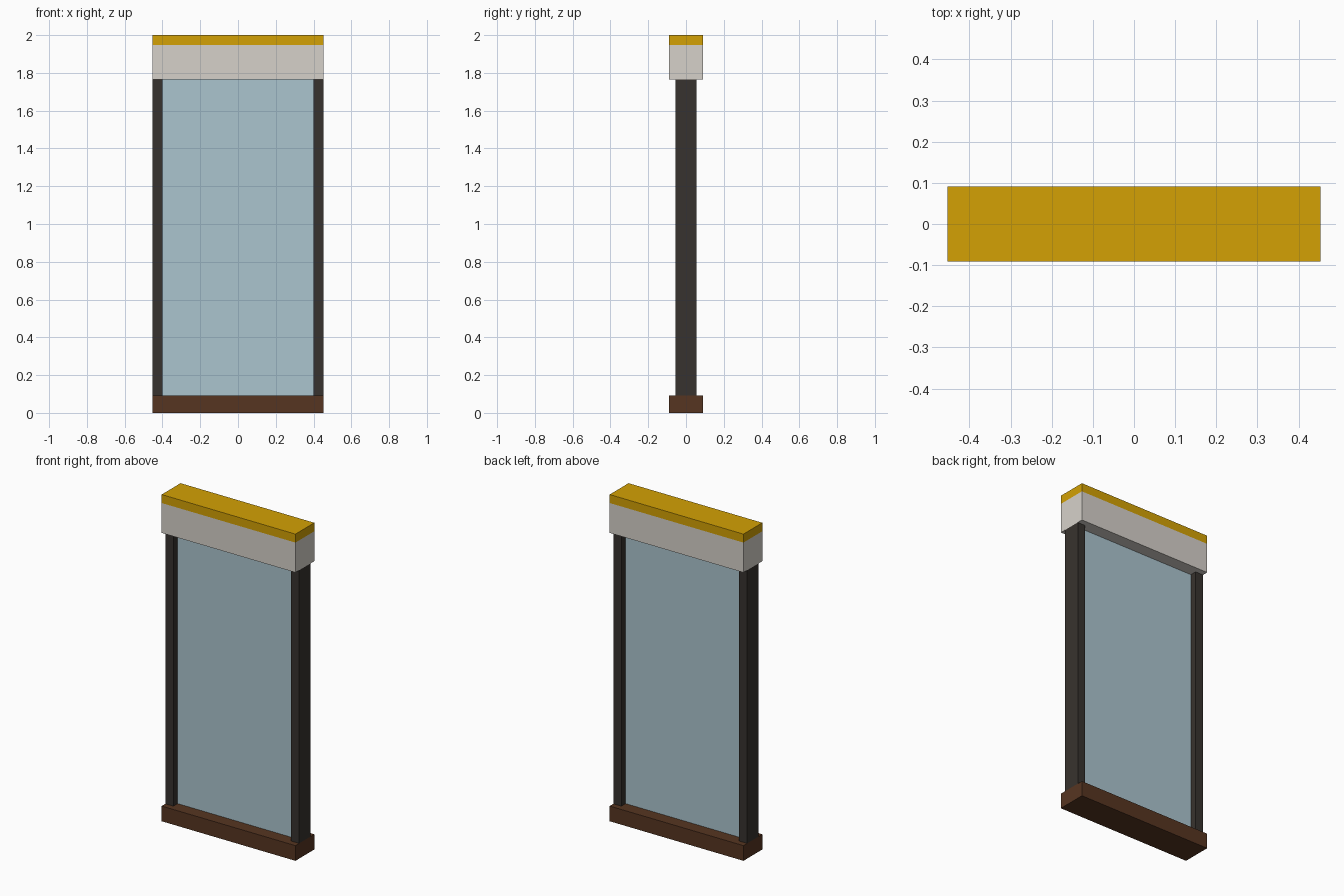
import bpy

if "Cube" in bpy.data.objects:
    bpy.data.objects.remove(bpy.data.objects["Cube"])


def material(name, rgb):
    """Material from 0-255 display colour, converted to linear."""
    mat = bpy.data.materials.new(name)
    mat.diffuse_color = [(c / 255) ** 2.2 for c in rgb] + [1.0]
    mat.use_nodes = True
    mat.node_tree.nodes["Principled BSDF"].inputs["Base Color"].default_value = mat.diffuse_color
    return mat


def box(name, x, y, z, mat):
    """Axis-aligned box from (min, max) ranges."""
    ranges = (x, y, z)
    bpy.ops.mesh.primitive_cube_add(size=1, location=[(a + b) / 2 for a, b in ranges])
    ob = bpy.context.object
    ob.name = name
    ob.scale = [b - a for a, b in ranges]
    bpy.ops.object.transform_apply(location=False, rotation=False, scale=True)
    ob.data.materials.append(mat)
    return ob


wood = material("brown_wood", (87, 56, 38))
dark = material("dark_frame", (58, 54, 50))
glass = material("pale_glass", (170, 196, 206))
stone = material("pale_panel", (213, 208, 201))
gold = material("gold_trim", (210, 160, 13))

W, D = 0.453, 0.091          # half width and half depth of the rails
INNER = 0.399                # inner edge of the posts
SILL, HEAD, CAP, TOP = 0.093, 1.765, 1.948, 2.0

# Bottom sill
box("sill", (-W, W), (-D, D), (0, SILL), wood)

# Side posts
for side, x in (("left", (-W, -INNER)), ("right", (INNER, W))):
    box(f"{side}_post", x, (-0.055, 0.055), (SILL, HEAD), dark)

# Glass pane set back between the posts
box("glass_pane", (-INNER, INNER), (-0.014, 0.014), (SILL, HEAD), glass)

# Header box and its top trim
box("header", (-W, W), (-D, D), (HEAD, CAP), stone)
box("header_trim", (-W, W), (-D, D), (CAP, TOP), gold)
